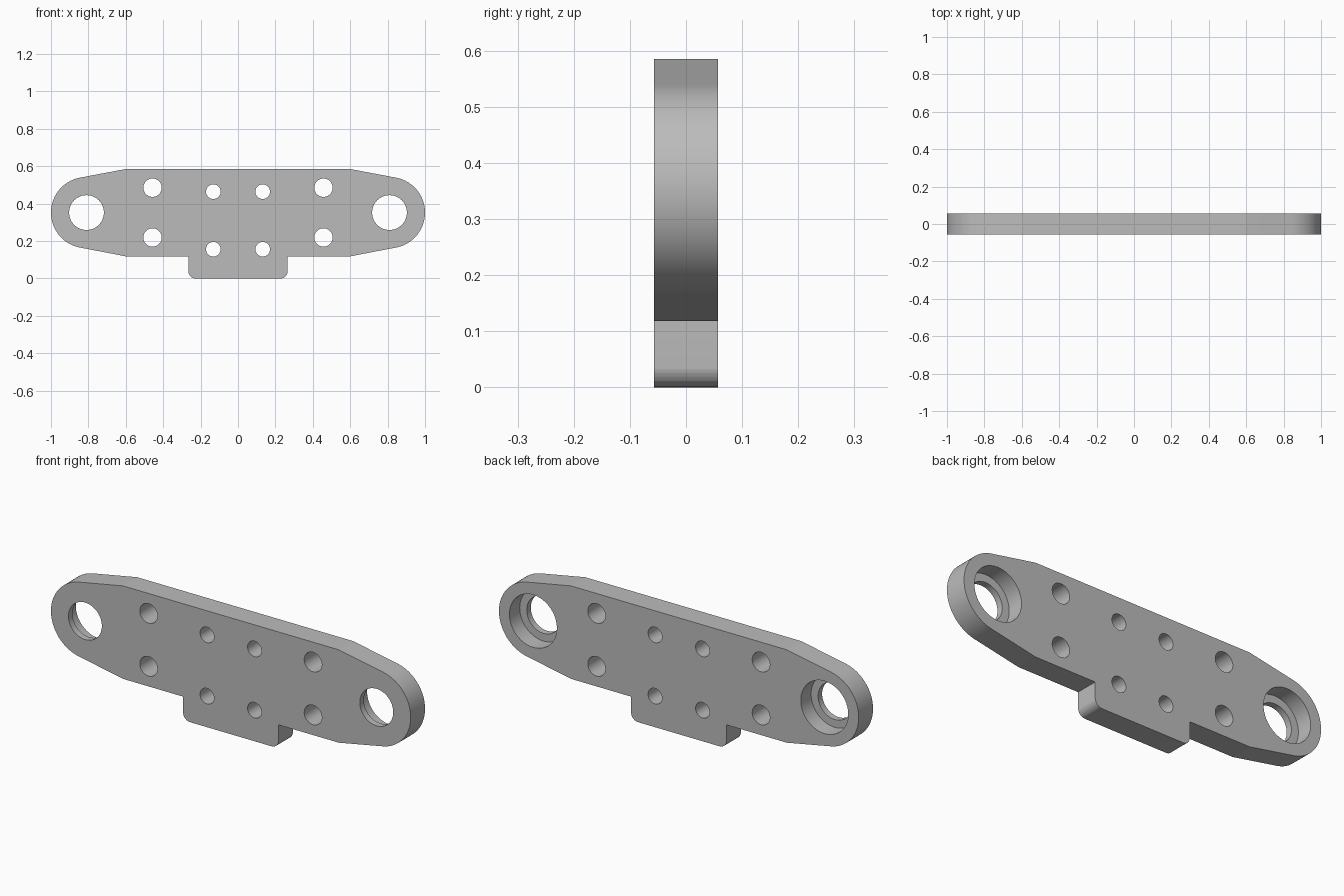
import bpy, bmesh, math

cube = bpy.data.objects.get("Cube")
if cube:
    bpy.data.objects.remove(cube, do_unlink=True)

HALF_T = 0.057        # half the plate thickness
MID_Z = 0.352         # height of the end hole centres
END_X, END_R = 0.81, 0.19
TOP, BOTTOM, SHOULDER = 0.585, 0.118, 0.6
TAB_X, TAB_R = 0.265, 0.038

steel = bpy.data.materials.new("plain grey metal")
steel.use_nodes = True
grey = (0.5, 0.5, 0.5, 1)
steel.diffuse_color = grey
steel.node_tree.nodes["Principled BSDF"].inputs["Base Color"].default_value = grey


def new_object(name, bm):
    bmesh.ops.recalc_face_normals(bm, faces=bm.faces)
    mesh = bpy.data.meshes.new(name)
    bm.to_mesh(mesh)
    bm.free()
    mesh.materials.append(steel)
    obj = bpy.data.objects.new(name, mesh)
    bpy.context.collection.objects.link(obj)
    return obj


def arc(cx, cz, r, start, end, steps):
    angles = [start + (end - start) * i / steps for i in range(steps + 1)]
    return [(cx + r * math.cos(a), cz + r * math.sin(a)) for a in angles]


def add_cylinder(bm, x, z, r, y0, y1, sides=64):
    ring = [bm.verts.new((px, y0, pz))
            for px, pz in arc(x, z, r, 0, math.tau, sides)[:-1]]
    face = bm.faces.new(ring)
    side = bmesh.ops.extrude_face_region(bm, geom=[face])["geom"]
    verts = [v for v in side if isinstance(v, bmesh.types.BMVert)]
    bmesh.ops.translate(bm, vec=(0, y1 - y0, 0), verts=verts)


# Right half of the outline: tab corner, shoulder, tangent round end, shoulder
dx, dz = END_X - SHOULDER, TOP - MID_Z
tangent = math.atan2(dz, -dx) - math.acos(END_R / math.hypot(dx, dz))
half = arc(TAB_X - TAB_R, TAB_R, TAB_R, -math.pi / 2, 0, 10)
half += [(TAB_X, BOTTOM), (SHOULDER, BOTTOM)]
half += arc(END_X, MID_Z, END_R, -tangent, tangent, 48)
half += [(SHOULDER, TOP)]
outline = half + [(-x, z) for x, z in reversed(half)]

# Plate with the tab
bm = bmesh.new()
face = bm.faces.new([bm.verts.new((x, -HALF_T, z)) for x, z in outline])
geom = bmesh.ops.extrude_face_region(bm, geom=[face])["geom"]
bmesh.ops.translate(bm, vec=(0, 2 * HALF_T, 0),
                    verts=[v for v in geom if isinstance(v, bmesh.types.BMVert)])
plate = new_object("mounting_plate", bm)

# Through holes and the wider bearing pockets open at the back
holes, pockets = bmesh.new(), bmesh.new()
pattern = [(END_X, MID_Z, 0.093), (0.457, 0.485, 0.049), (0.457, 0.219, 0.049),
           (0.132, 0.464, 0.039), (0.132, 0.156, 0.039)]
for side in (-1, 1):
    for x, z, r in pattern:
        add_cylinder(holes, side * x, z, r, -0.1, 0.1)
    add_cylinder(pockets, side * END_X, MID_Z, 0.132, -0.025, 0.1)
cutters = [new_object("hole_cutter", holes), new_object("pocket_cutter", pockets)]

for cutter in cutters:
    cutter.hide_render = True
    mod = plate.modifiers.new(cutter.name, "BOOLEAN")
    mod.operation, mod.solver, mod.object = "DIFFERENCE", "EXACT", cutter

bpy.ops.object.select_all(action="DESELECT")
bpy.context.view_layer.objects.active = plate
plate.select_set(True)
for mod in list(plate.modifiers):
    bpy.ops.object.modifier_apply(modifier=mod.name)
for cutter in cutters:
    bpy.data.objects.remove(cutter, do_unlink=True)
bpy.ops.object.shade_smooth_by_angle(angle=math.radians(9))
